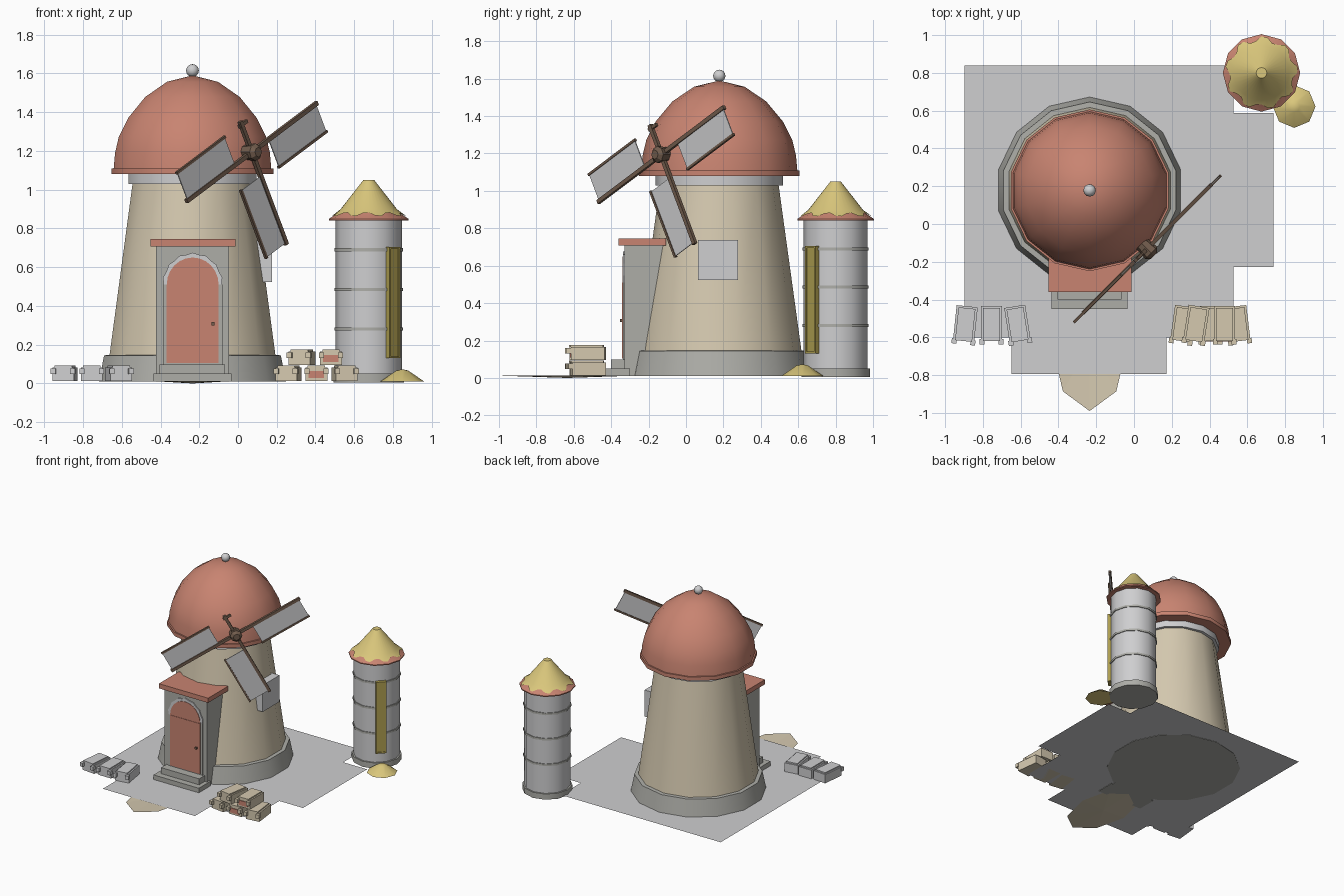
import bpy, bmesh, math
from math import sin, cos, pi, radians
from mathutils import Matrix, Vector

if "Cube" in bpy.data.objects:
    bpy.data.objects.remove(bpy.data.objects["Cube"], do_unlink=True)


def material(name, r, g, b):
    m = bpy.data.materials.new(name)
    m.use_nodes = True
    m.diffuse_color = (r, g, b, 1)
    m.node_tree.nodes["Principled BSDF"].inputs["Base Color"].default_value = (r, g, b, 1)
    return m


TERRACOTTA = material("terracotta", .58, .23, .165)
CREAM = material("cream plaster", .66, .58, .43)
LIGHT = material("light grey", .62, .62, .63)
STONE = material("stone grey", .42, .42, .39)
BROWN = material("brown wood", .17, .11, .075)
STRAW = material("straw yellow", .70, .57, .20)
OLIVE = material("dark straw", .42, .34, .08)


def finish(name, bm, mat, smooth=False):
    me = bpy.data.meshes.new(name)
    bm.to_mesh(me)
    bm.free()
    ob = bpy.data.objects.new(name, me)
    bpy.context.collection.objects.link(ob)
    me.materials.append(mat)
    if smooth:
        bpy.ops.object.select_all(action='DESELECT')
        ob.select_set(True)
        bpy.context.view_layer.objects.active = ob
        bpy.ops.object.shade_smooth_by_angle(angle=radians(32))
    return ob


def box(name, lo, hi, mat, matrix=Matrix()):
    bm = bmesh.new()
    lo, hi = Vector(lo), Vector(hi)
    m = matrix @ Matrix.Translation((lo + hi) / 2) @ Matrix.Diagonal((*(hi - lo), 1))
    bmesh.ops.create_cube(bm, size=1, matrix=m)
    return finish(name, bm, mat)


def lathe(name, profile, sides, mat, matrix, smooth=True):
    """Spin (radius, height) points; a vertex always lies on +y."""
    bm = bmesh.new()
    rings = []
    for r, z in profile:
        n = 1 if r == 0 else sides
        rings.append([bm.verts.new((r * cos(pi / 2 + 2 * pi * i / sides),
                                    r * sin(pi / 2 + 2 * pi * i / sides), z)) for i in range(n)])
    for a, b in zip(rings, rings[1:]):
        for i in range(sides):
            quad = [a[i % len(a)], a[(i + 1) % len(a)], b[(i + 1) % len(b)], b[i % len(b)]]
            bm.faces.new(list(dict.fromkeys(quad)))
    bmesh.ops.recalc_face_normals(bm, faces=bm.faces)
    bm.transform(matrix)
    return finish(name, bm, mat, smooth)


def prism(name, pts, front, back, mat):
    """Extrude an x-z outline along y."""
    bm = bmesh.new()
    face = bm.faces.new([bm.verts.new((x, front, z)) for x, z in pts])
    new = bmesh.ops.extrude_face_region(bm, geom=[face])["geom"]
    bmesh.ops.translate(bm, vec=(0, back - front, 0),
                        verts=[v for v in new if isinstance(v, bmesh.types.BMVert)])
    bmesh.ops.recalc_face_normals(bm, faces=bm.faces)
    return finish(name, bm, mat)


# Paved yard
bm = bmesh.new()
yard = [(-.897, .84), (-.897, -.6), (-.648, -.6), (-.648, -.794), (.172, -.794), (.172, -.6),
        (.527, -.6), (.527, -.228), (.738, -.228), (.738, .587), (.527, .587), (.527, .84)]
bm.faces.new([bm.verts.new((x, y, .013)) for x, y in yard])
finish("yard", bm, LIGHT)

# Shallow dished path in front of the door, facing down
bm = bmesh.new()
tip = bm.verts.new((-.235, -.635, 0))
rim = [bm.verts.new((-.235 + .2 * sin(i * pi / 4), -.635 + .355 * cos(i * pi / 4), .012)) for i in range(8)]
for i in range(8):
    bm.faces.new([tip, rim[i], rim[(i + 1) % 8]])
finish("path", bm, CREAM)

# Tower
T = Matrix.Translation((-.235, .178, 0))
lathe("tower_plinth", [(0, .01), (.495, .01), (.468, .145), (.42, .148), (0, .148)], 14, STONE, T)
lathe("tower_wall", [(0, .14), (.44, .14), (.316, 1.04), (0, 1.04)], 14, CREAM, T)
lathe("tower_band", [(0, 1.03), (.34, 1.03), (.34, 1.09), (0, 1.09)], 14, LIGHT, T)
lathe("roof_rim", [(.33, 1.08), (.428, 1.08), (.428, 1.11), (.33, 1.11), (.33, 1.08)], 14, TERRACOTTA, T)
lathe("roof_dome", [(0, 1.10), (.418, 1.10), (.41, 1.19), (.39, 1.273), (.34, 1.371), (.25, 1.479),
                    (.135, 1.557), (0, 1.59)], 14, TERRACOTTA, T)
lathe("roof_ball", [(.033 * sin(k * pi / 8), 1.615 - .033 * cos(k * pi / 8)) if 0 < k < 8
                    else (0, 1.615 + .033 * (k - 4) / 4) for k in range(9)], 12, LIGHT, T)
box("side_window", (0, .064, .524), (.175, .278, .738), LIGHT)

# Entrance
box("porch", (-.423, -.328, .01), (-.047, .0, .712), STONE)
box("porch_roof", (-.452, -.36, .708), (-.014, -.107, .746), TERRACOTTA)
box("lower_step", (-.437, -.45, .01), (-.034, -.3, .05), STONE)
box("upper_step", (-.405, -.4, .05), (-.066, -.3, .098), STONE)
CX = -.234


def arch(half, spring, rise, n=12, wobble=0):
    return [(CX + (half + wobble * (i % 2)) * cos(pi * i / n),
             spring + (rise + wobble * (i % 2)) * sin(pi * i / n)) for i in range(n + 1)]


prism("door_frame", [(CX - .154, .098), (CX + .154, .098), (CX + .154, .51), (CX - .154, .51)],
      -.336, -.32, STONE)
prism("door_arch_trim", arch(.15, .51, .158, 14, .007), -.336, -.32, LIGHT)
prism("door_top", arch(.134, .51, .14), -.339, -.32, TERRACOTTA)
box("door", (CX - .134, -.342, .105), (CX + .134, -.32, .51), TERRACOTTA)
box("door_knob", (-.138, -.354, .3), (-.122, -.34, .316), BROWN)

# Windmill sails
HUB = Matrix.Translation((.07, -.132, 1.194)) @ Matrix.Rotation(radians(45), 4, 'Z')
lathe("hub", [(0, -.04), (.04, -.04), (.045, .03), (.025, .05), (0, .05)], 8, BROWN,
      HUB @ Matrix.Rotation(pi / 2, 4, 'X'), False)
lathe("axle", [(0, -.2), (.025, -.2), (.025, 0), (0, 0)], 8, BROWN, HUB @ Matrix.Rotation(pi / 2, 4, 'X'))
for name, angle in (("right", 28), ("left", 208), ("lower", -62)):
    M = HUB @ Matrix.Rotation(-radians(angle), 4, 'Y')
    box(name + "_spar", (0, -.01, -.011), (.54, .01, .011), BROWN, M)
    box(name + "_sail", (.14, -.003, -.16), (.53, .003, 0), LIGHT, M)
    box(name + "_sail_edge", (.135, -.008, -.168), (.535, .008, -.155), BROWN, M)
M = HUB @ Matrix.Rotation(-radians(118), 4, 'Y')
box("broken_spar", (0, -.01, -.011), (.18, .01, .011), BROWN, M)
box("broken_spar_tip", (.15, -.008, -.045), (.168, .008, .02), BROWN, M)

# Silo
S = Matrix.Translation((.675, .8, 0))
lathe("silo_base", [(0, .005), (.183, .005), (.183, .05), (0, .05)], 12, STONE, S)
lathe("silo_wall", [(0, .04), (.171, .04), (.171, .85), (0, .85)], 12, LIGHT, S)
for i in range(3):
    z = .28 + .205 * i
    lathe(f"silo_band_{i}", [(.165, z - .008), (.177, z - .008), (.177, z + .008), (.165, z + .008),
                             (.165, z - .008)], 12, STONE, S)
lathe("silo_roof", [(0, .842), (.205, .842), (.205, .85), (.145, .89), (.024, 1.04), (0, 1.04)],
      12, TERRACOTTA, S)

# Ragged straw layer on the silo roof
bm = bmesh.new()
N = 36
rings = []
for level, (r, z) in enumerate([(.18, .873), (.146, .899), (.028, 1.05)]):
    ring = []
    for i in range(N):
        wave = .016 * sin(9 * 2 * pi * i / N + .6) if level == 0 else 0
        a = 2 * pi * i / N
        ring.append(bm.verts.new((.675 + (r + wave) * cos(a), .8 + (r + wave) * sin(a), z - wave * .67)))
    rings.append(ring)
for a, b in zip(rings, rings[1:]):
    for i in range(N):
        j = (i + 1) % N
        bm.faces.new([a[i], a[j], b[j], b[i]])
bm.faces.new(rings[-1])
finish("silo_straw", bm, STRAW, True)

# Silo hatch and spilled grain
D = S @ Matrix.Rotation(radians(45), 4, 'Z')
box("silo_hatch", (-.03, -.186, .14), (.03, -.15, .697), OLIVE, D)
for side in (-1, 1):
    box("hatch_rail", (side * .034 - .005, -.192, .13), (side * .034 + .005, -.15, .705), OLIVE, D)
for z in (.13, .695):
    box("hatch_end", (-.036, -.192, z), (.036, -.15, z + .01), OLIVE, D)
lathe("grain_pile", [(0, .01), (.113, .01), (.03, .067), (0, .073)], 8, STRAW,
      Matrix.Translation((.848, .622, 0)))


# Stacked blocks with end lugs
def block(name, x, y, z, turn, mat, patch=False):
    M = Matrix.Translation((x, y, z)) @ Matrix.Rotation(radians(turn), 4, 'Z')
    box(name, (-.056, -.085, 0), (.056, .095, .07), mat, M)
    box(name + "_lid", (-.045, -.09, .07), (.045, .085, .08), mat, M)
    for s in (-1, 1):
        box(name + "_lug", (s * .05 - .013, -.108, .035), (s * .05 + .013, -.08, .065), mat, M)
    if patch:
        box(name + "_patch", (-.04, -.091, .015), (.04, -.085, .052), TERRACOTTA, M)


for i, (x, turn) in enumerate([(-.893, -6), (-.755, 0), (-.617, 9)]):
    block(f"grey_block_{i}", x, -.53, .013, turn, LIGHT)
for i, (x, z, turn) in enumerate([(.26, .013, -8), (.405, .013, 0), (.55, .013, 7),
                                  (.33, .095, -9), (.48, .095, 0)]):
    block(f"cream_block_{i}", x, -.53, z, turn, CREAM, i in (1, 4))
